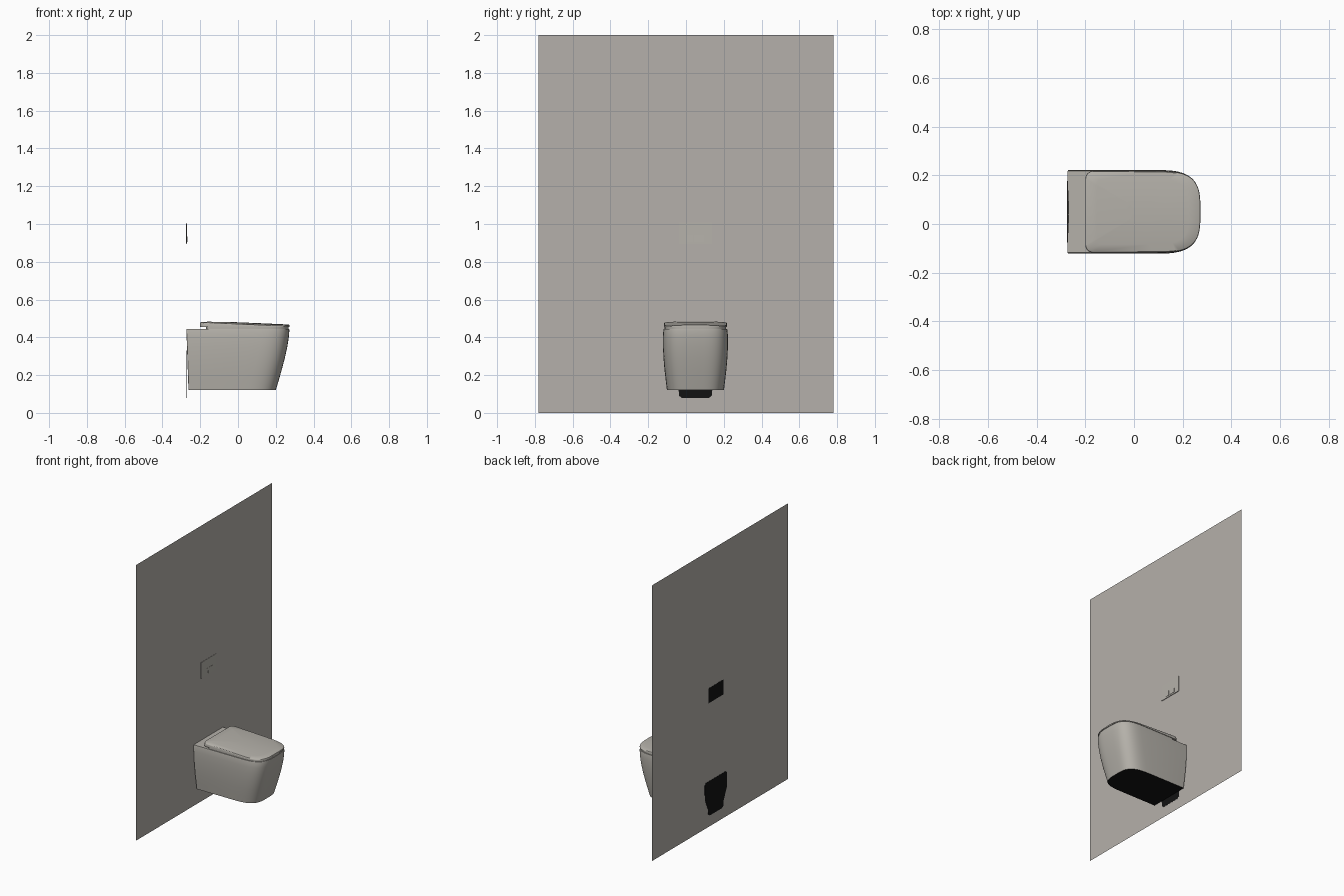
import bpy, math

if "Cube" in bpy.data.objects:
    bpy.data.objects.remove(bpy.data.objects["Cube"])

YC = 0.05          # centre line of the toilet
WALL_X = -0.274


def mat(name, rgb):
    m = bpy.data.materials.new(name)
    m.diffuse_color = (*rgb, 1)
    m.use_nodes = True
    m.node_tree.nodes["Principled BSDF"].inputs["Base Color"].default_value = m.diffuse_color
    return m


CERAMIC = mat("warm_grey_ceramic", (0.46, 0.44, 0.40))
WALL = mat("wall_grey", (0.46, 0.435, 0.405))
BLACK = mat("black_rubber", (0.006, 0.006, 0.006))


def add(name, verts, faces, mats, smooth=None):
    me = bpy.data.meshes.new(name)
    me.from_pydata(verts, [], faces)
    for m in mats:
        me.materials.append(m)
    ob = bpy.data.objects.new(name, me)
    bpy.context.collection.objects.link(ob)
    if smooth:
        bpy.ops.object.select_all(action='DESELECT')
        ob.select_set(True)
        bpy.context.view_layer.objects.active = ob
        bpy.ops.object.shade_smooth_by_angle(angle=math.radians(smooth))
    return ob


def outline(xb, xf, hw, rb, n=3.5, length=0.2):
    """Counter-clockwise plan: round-cornered back, superellipse front."""
    pts, x0, steps = [], xf - length, 32
    for i in range(steps + 1):
        t = -math.pi / 2 + math.pi * i / steps
        c, s = max(math.cos(t), 0), math.sin(t)
        if i in (0, steps):
            c = 0
        pts.append((x0 + length * c ** (2 / n),
                    math.copysign(abs(s) ** (2 / n), s) * hw))
    for k in range(7):
        a = math.pi / 2 + math.pi / 2 * k / 6
        pts.append((xb + rb + rb * math.cos(a), hw - rb + rb * math.sin(a)))
    for k in range(7):
        a = math.pi + math.pi / 2 * k / 6
        pts.append((xb + rb + rb * math.cos(a), -hw + rb + rb * math.sin(a)))
    return pts


def loft(name, rings, mats, smooth=35):
    """Skin a stack of equal rings and cap both ends."""
    n = len(rings[0])
    verts = [(x, y + YC, z) for r in rings for x, y, z in r]
    faces = [tuple(reversed(range(n)))]
    for j in range(len(rings) - 1):
        for i in range(n):
            k = (i + 1) % n
            faces.append((j * n + i, j * n + k, (j + 1) * n + k, (j + 1) * n + i))
    faces.append(tuple(range((len(rings) - 1) * n, len(rings) * n)))
    return add(name, verts, faces, mats, smooth)


def flat(pts, z):
    return [(x, y, z) for x, y in pts]


def slab(name, profile, x0, x1, m, x1_low=None):
    """Extrude a (y, z) profile from x0 to x1; x1_low leans the front outward."""
    n = len(profile)
    zs = [z for _, z in profile]
    z0, z1 = min(zs), max(zs)

    def front(z):
        if x1_low is None:
            return x1
        return x1_low + (x1 - x1_low) * (z - z0) / (z1 - z0)
    verts = [(x0, y + YC, z) for y, z in profile]
    verts += [(front(z), y + YC, z) for y, z in profile]
    faces = [tuple(reversed(range(n))), tuple(range(n, 2 * n))]
    faces += [(i, (i + 1) % n, n + (i + 1) % n, n + i) for i in range(n)]
    return add(name, verts, faces, [m])


def rect(y0, y1, z0, z1):
    return [(y0, z0), (y1, z0), (y1, z1), (y0, z1)]


# Wall panel
add("wall_panel", [(WALL_X, -0.78, 0), (WALL_X, 0.78, 0),
                   (WALL_X, 0.78, 2), (WALL_X, -0.78, 2)],
    [(0, 1, 2, 3)], [WALL])

# Toilet bowl body: (z, back x, front x, half width)
sections = [(0.12, -0.262, 0.200, 0.151), (0.17, -0.264, 0.215, 0.157),
            (0.23, -0.266, 0.232, 0.164), (0.29, -0.268, 0.248, 0.169),
            (0.35, -0.270, 0.261, 0.172), (0.40, -0.272, 0.269, 0.172),
            (0.435, -0.2735, 0.272, 0.170), (0.444, -0.2735, 0.271, 0.168)]
body = loft("bowl_body",
            [flat(outline(xb, xf, hw, 0.004), z) for z, xb, xf, hw in sections],
            [CERAMIC, BLACK])
body.data.polygons[0].material_index = 1     # dark underside

# Seat ring under the lid
loft("seat", [flat(outline(-0.17, 0.268, 0.163, 0.025), z) for z in (0.443, 0.457)],
     [CERAMIC])

# Lid: sloping to the front, slightly domed across
plan = outline(-0.2, 0.273, 0.167, 0.03)
rings = [flat(plan, 0.455)]
for s, bevel in ((1, 0.006), (0.994, 0.002), (0.98, 0.0), (0.8, 0), (0.6, 0), (0.4, 0), (0.2, 0)):
    ring = []
    for x, y in plan:
        x, y = 0.036 + (x - 0.036) * s, y * s
        z = 0.489 - (x + 0.2) * 0.045 - 0.010 * (y / 0.167) ** 2 - bevel
        ring.append((x, y, max(z, 0.457)))
    rings.append(ring)
loft("lid", rings, [CERAMIC])

# Black gasket between bowl and wall, showing on both sides
half = [(0.07, 0.078), (0.086, 0.09), (0.09, 0.13), (0.126, 0.21),
        (0.127, 0.315), (0.115, 0.33)]
gasket = half + [(-y, z) for y, z in reversed(half)]
slab("wall_gasket", gasket, -0.275, -0.273, BLACK)

# Flush plate with black back, wedge front and two buttons
slab("flush_plate_back", rect(-0.085, 0.085, 0.897, 1.005), -0.275, -0.2735, BLACK)
slab("flush_plate", rect(-0.087, 0.087, 0.895, 1.008), -0.2738, -0.2715, CERAMIC, -0.269)
for name, y0, y1 in (("small_button", -0.045, -0.012), ("large_button", -0.008, 0.045)):
    slab(name, rect(y0, y1, 0.905, 0.943), -0.2725, -0.269, CERAMIC, -0.2675)
